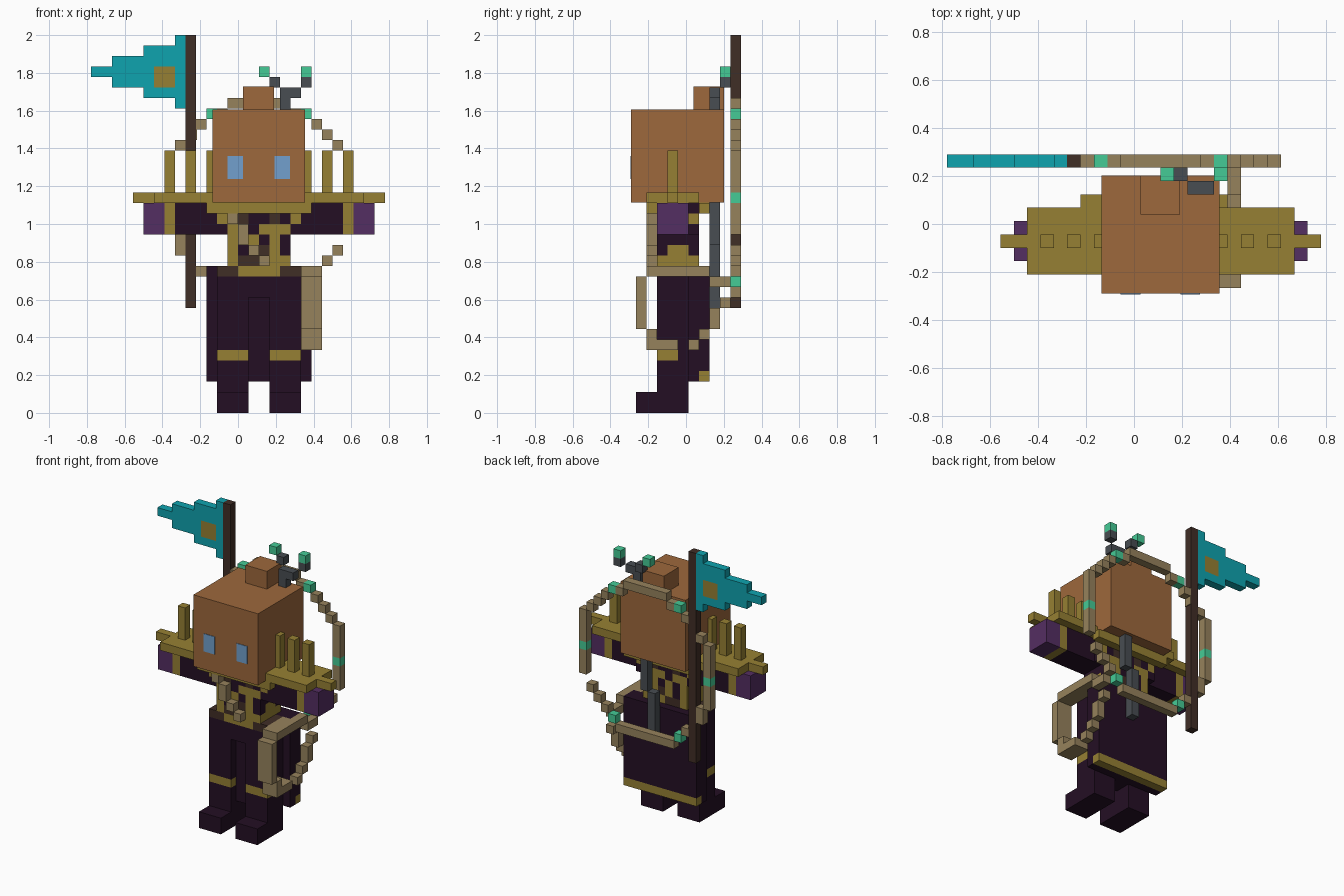
import bpy, bmesh

if "Cube" in bpy.data.objects:
    bpy.data.objects.remove(bpy.data.objects["Cube"])

U = 1 / 18        # edge length of one block
Y0 = 0.22         # depth offset of the block grid
MID = 2           # mirror line of the figure, in blocks


def lin(c):
    c /= 255
    return c / 12.92 if c <= 0.04045 else ((c + 0.055) / 1.055) ** 2.4


COLOURS = {
    'skin brown': (157, 104, 60), 'gold': (150, 128, 51), 'tan': (150, 130, 92),
    'purple': (84, 46, 98), 'teal': (15, 163, 175), 'dark plum': (36, 15, 36),
    'dark wood': (64, 46, 38), 'mint': (69, 203, 150), 'slate': (72, 77, 82),
    'sky blue': (114, 160, 205),
}
MATS = {}
for label, rgb in COLOURS.items():
    m = bpy.data.materials.new(label)
    m.diffuse_color = (*[lin(v) for v in rgb], 1)
    m.use_nodes = True
    m.node_tree.nodes["Principled BSDF"].inputs["Base Color"].default_value = m.diffuse_color
    MATS[label] = m


def part(name, colour, boxes):
    """One object of boxes given as x0, x1, y0, y1, z0, z1 in block units."""
    bm = bmesh.new()
    for x0, x1, y0, y1, z0, z1 in boxes:
        vs = bmesh.ops.create_cube(bm, size=1)['verts']
        for v in vs:
            v.co.x = (x1 if v.co.x > 0 else x0) * U
            v.co.y = ((y1 if v.co.y > 0 else y0) + Y0) * U
            v.co.z = (z1 if v.co.z > 0 else z0) * U
    me = bpy.data.meshes.new(name)
    bm.to_mesh(me)
    bm.free()
    me.materials.append(MATS[colour])
    ob = bpy.data.objects.new(name, me)
    bpy.context.collection.objects.link(ob)
    return ob


def both(boxes):
    """The boxes plus their mirror images across the figure's middle."""
    return boxes + [(2 * MID - b[1], 2 * MID - b[0], *b[2:]) for b in boxes]


def cube(x, y, z):
    return (x, x + 1, y, y + 1, z, z + 1)


# Head, bun and eyes
part('head', 'skin brown', [(-2.45, 6.4, -5.44, 3.4, 20.05, 28.9)])
part('hair_bun', 'skin brown', [(0.5, 3.45, 0.5, 3.4, 28.9, 31.1)])
part('eyes', 'sky blue', [(-1, 0.5, -5.5, -5.4, 22.3, 24.5),
                          (3.5, 4.95, -5.5, -5.4, 22.3, 24.5)])

# Branching staff across the back, with buds
part('back_staff', 'slate', [
    (2, 3, 2, 3, 10, 16), (3, 4, 2, 3, 16, 21), (4, 5, 2, 3, 21, 31),
    cube(5, 2, 30), cube(3, 3, 31), cube(6, 3, 31)])
part('staff_buds', 'mint', [cube(2, 3, 32), cube(6, 3, 32)])

# Legs, feet and long coat
part('legs', 'dark plum', both([(-2, 1, -3, 0, 2, 5), (-2, 1, -3, 0, 6, 13),
                                (-2, 1, -1, 0, 5, 6), (-2, 1, -5, 0, 0, 2)]))
part('coat_front', 'dark plum', [(1, 3, -3, 0, 11, 13), (1, 3, -2, 0, 3, 11)])
part('coat_back', 'dark plum', [(-3, 7, 0, 1, 3, 14), (-3, 7, 1, 2, 4, 14)])
part('knee_bands', 'gold', both([(-2, 1, -3, -1, 5, 6)]))
part('coat_hem', 'gold', [(-3, 7, 1, 2, 3, 4)])

# Torso core and patterned front and back layers (letters name block colours)
part('torso', 'dark plum', [(-1, 5, -2, 0, 16, 17), (-2, 6, -2, 0, 17, 20)])
part('waist_wrap', 'gold', [(-1, 5, -2, 0, 14, 16)])
part('belt', 'dark wood', [(-2, 6, -2, 0, 13, 14)])
PATTERN = {19: 'DDGGGGDD', 18: 'GDWDDWDG', 17: 'DGGDGGGD', 16: ' GDGDGD ',
           15: ' GDGWGD ', 14: ' GWWGGG ', 13: 'WWGGGGWW'}
KEY = {'D': 'dark plum', 'G': 'gold', 'W': 'dark wood'}
for letter, colour in KEY.items():
    spots = [(i - 2, z) for z, row in PATTERN.items()
             for i, ch in enumerate(row) if ch == letter]
    part('chest_' + colour.replace(' ', '_'), colour, [cube(x, -3, z) for x, z in spots])
    part('upper_back_' + colour.replace(' ', '_'), colour,
         [cube(x, 0, z) for x, z in spots if z > 13])
part('chest_cord', 'tan', [cube(-1, -4, 18), cube(0, -4, 17), cube(0, -4, 16),
                           cube(1, -4, 15), cube(2, -4, 14)])

# Arms, cuffs and hands
part('arms', 'dark plum', both([(-6, -2, -3, 0, 17, 20)]))
part('cuffs', 'gold', both([(-7, -6, -3, 0, 17, 20)]))
part('hands', 'purple', both([(-9, -7, -3, 0, 17, 20)]))

# Shoulder plate, collar and upright spikes
part('shoulder_plate', 'gold', [(-8, 12, -4, 1, 20, 21), (-4, 6.4, 1, 2, 20, 21)]
     + both([(-10, -8, -2, -1, 20, 21)]))
part('collar', 'gold', [(-3, 7, -4, -3, 19, 20), (-3, 7, 1, 2, 19, 20)])
part('shoulder_spikes', 'gold', both([(x, x + 1, -2, -1, 21, 25) for x in (-7, -5, -3)]))

# Halo ring behind the figure, with mint beads
steps = [cube(-4 - i, 4, 27 - i) for i in range(3)]
steps[1] = (-4.0, -3.9, 4, 5, 26, 27)     # left step meets the pole
right = [cube(7 + i, 4, 27 - i) for i in range(3)]
right += [cube(9 - i, 4, 15 - i) for i in range(3)]
left = [(-6, -5, 4, 5, 15, 17), cube(-4, 4, 13)]
sides = both([(-7, -6, 4, 5, 17, 20), (-7, -6, 4, 5, 21, 25), cube(-2, 4, 28)])
part('halo_ring', 'tan', steps + right + left + sides
     + [(-1, 5, 4, 5, 29, 30), (-2, 6, 4, 5, 11, 12)])
part('halo_beads', 'mint', both([cube(-3, 4, 28), cube(-7, 4, 20), cube(-3, 4, 12)]))

# Cord loop at the hip
part('hip_loop', 'tan', [
    (6, 8, -5, -4, 8, 13), (6, 8, -4, -3, 13, 14), (6, 8, -4, -3, 6, 8),
    (6, 8, -3, -1, 6, 7), (7, 8, 0, 1, 6, 7), cube(7, 1, 7),
    (7, 8, 2, 3, 8, 10), cube(7, 3, 10), (6, 8, -3, 0, 13, 14),
    (7, 8, 0, 2, 13, 14), (7, 8, 2, 4, 12, 13)])

# Pole and stepped pennant with a square emblem
part('flag_pole', 'dark wood', [(-5, -4, 4, 5, 10, 36)])
part('pennant', 'teal', [
    (-6, -5, 4, 5, 29, 36), (-9, -6, 4, 5, 33, 35), (-9, -6, 4, 5, 30, 31),
    (-9, -8, 4, 5, 31, 33), (-12, -9, 4, 5, 31, 34), (-14, -12, 4, 5, 32, 33)])
part('pennant_emblem', 'gold', [(-8, -6, 4, 5, 31, 33)])
